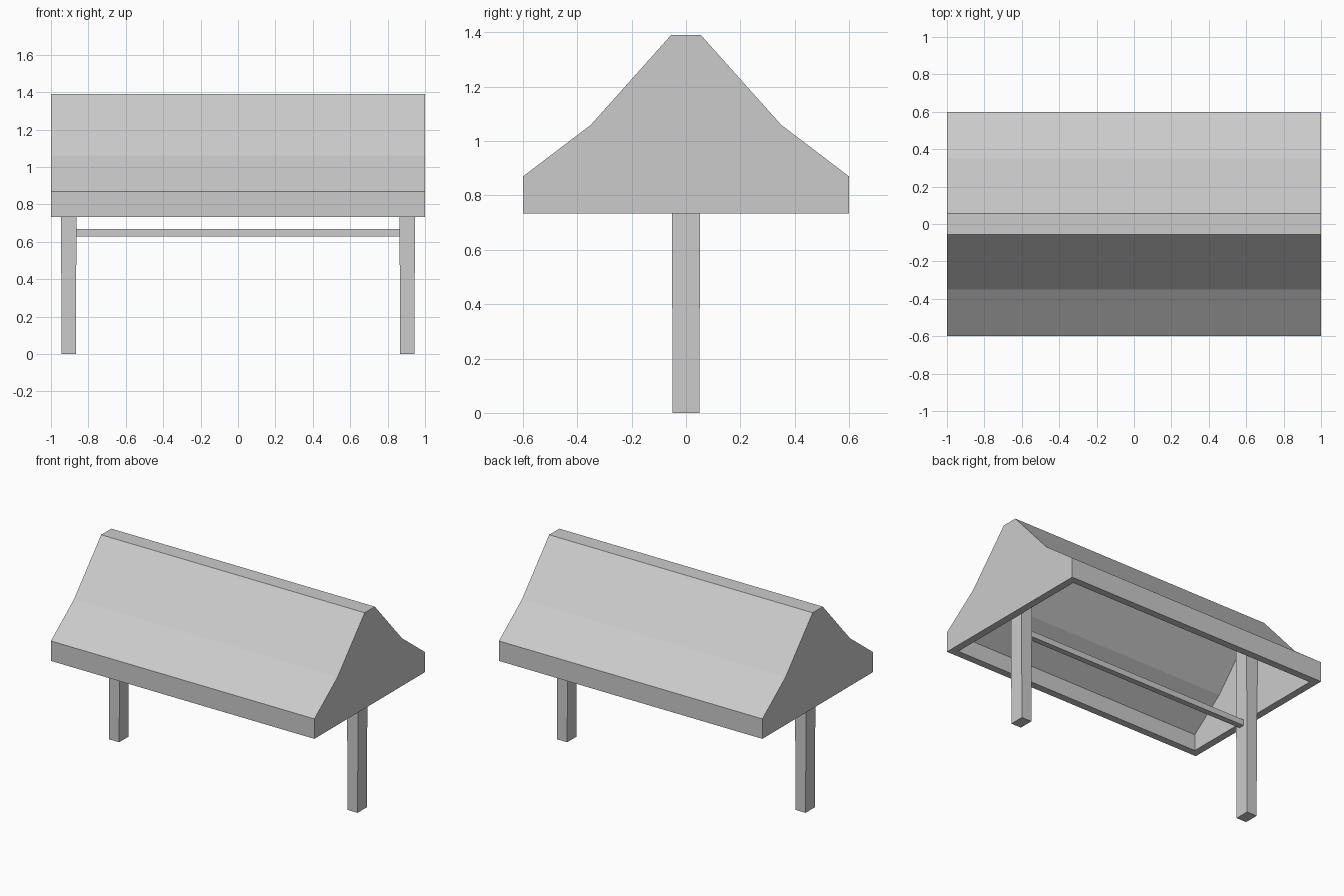
import bpy
import bmesh

if "Cube" in bpy.data.objects:
    bpy.data.objects.remove(bpy.data.objects["Cube"])


def make_object(name, bm):
    bmesh.ops.recalc_face_normals(bm, faces=bm.faces)
    mesh = bpy.data.meshes.new(name)
    bm.to_mesh(mesh)
    bm.free()
    obj = bpy.data.objects.new(name, mesh)
    bpy.context.collection.objects.link(obj)
    return obj


def add_hood(bm, half_profile, half_length):
    """Extrude a mirrored profile along x, open underneath; return the bottom corners."""
    profile = [(-y, z) for y, z in half_profile] + half_profile[::-1]
    a, b = [[bm.verts.new((x, y, z)) for y, z in profile]
            for x in (-half_length, half_length)]
    bm.faces.new(a)
    bm.faces.new(b)
    for i in range(len(profile) - 1):
        bm.faces.new((a[i], a[i + 1], b[i + 1], b[i]))
    return [a[0], a[-1], b[-1], b[0]]


def tapered_box(name, center_x, bottom, top):
    """Each end is given as (half_x, half_y, z)."""
    bm = bmesh.new()
    bmesh.ops.create_cube(bm, size=2)
    for v in bm.verts:
        hx, hy, z = top if v.co.z > 0 else bottom
        v.co = (center_x + v.co.x * hx, v.co.y * hy, z)
    return make_object(name, bm)


# Hollow roof with flared eaves and a flat ridge, open from below
bm = bmesh.new()
outer = add_hood(bm, [(0.6, 0.733), (0.6, 0.87), (0.35, 1.06), (0.055, 1.39)], 1.0)
inner = add_hood(bm, [(0.55, 0.733), (0.55, 0.845), (0.316, 1.023), (0.033, 1.34)], 0.95)
for i in range(4):
    j = (i + 1) % 4
    bm.faces.new((outer[i], outer[j], inner[j], inner[i]))
make_object("roof", bm)

# Slightly tapered posts, running up inside the roof
for name, x in (("left_post", -0.905), ("right_post", 0.905)):
    tapered_box(name, x, (0.038, 0.05, 0.0), (0.044, 0.052, 1.3))

# Thin rail between the posts
tapered_box("cross_rail", 0, (0.88, 0.02, 0.627), (0.88, 0.02, 0.667))
